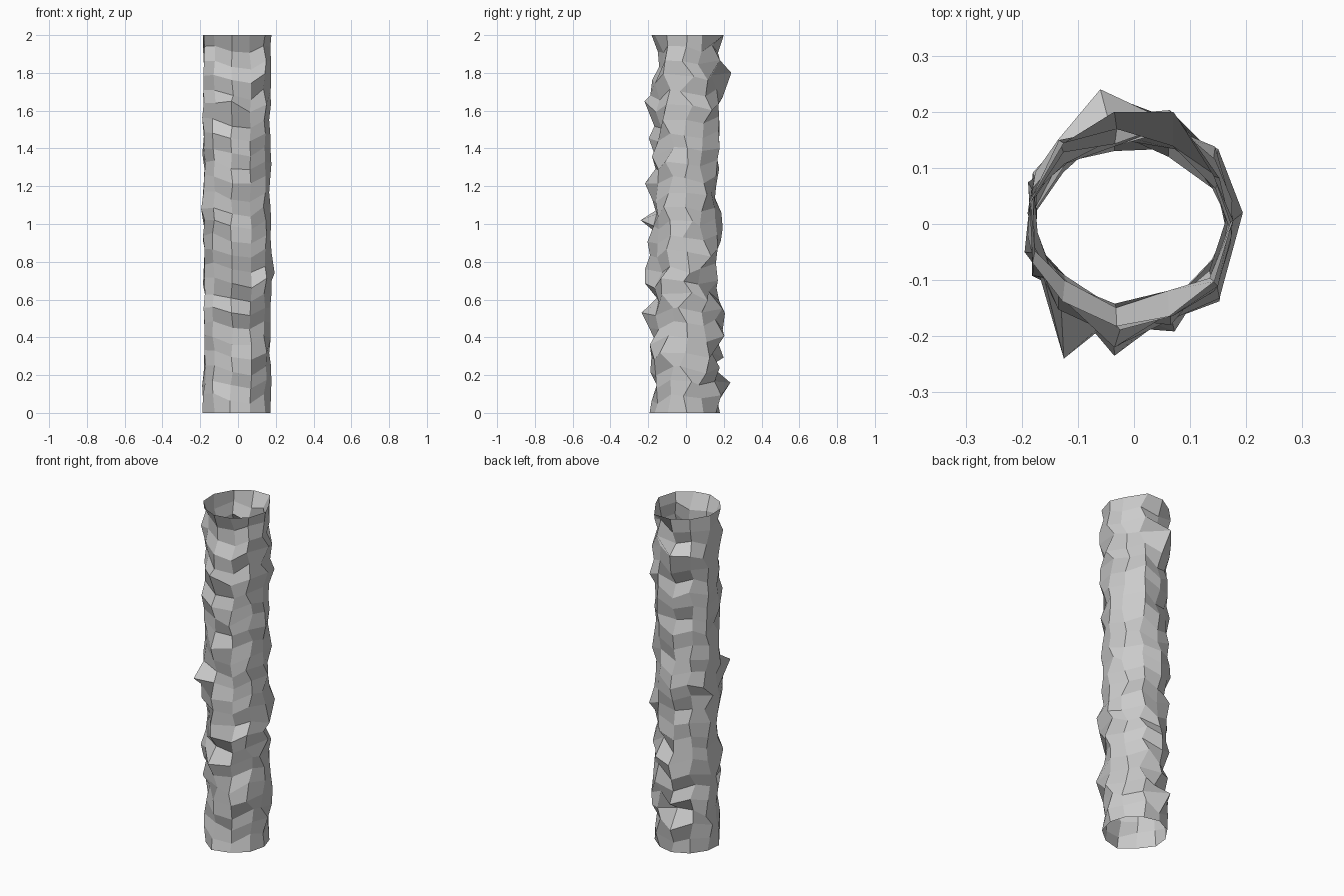
import bpy, bmesh, math, random

if "Cube" in bpy.data.objects:
    bpy.data.objects.remove(bpy.data.objects["Cube"])

random.seed(7)
SIDES, RINGS, HEIGHT, RADIUS = 11, 26, 2.0, 0.18
STEP = HEIGHT / RINGS

# Columns rise and fall a little, giving the zigzag courses
stagger = [0.01, -0.01, 0.02, -0.02, 0.015, -0.01, 0.02, 0.02, -0.012, -0.028, 0.018]

# Distinct points: jutting spikes, the rear hollow, uneven rim; (ring, column) -> (x, y, z)
spikes = {
    (23, 3): (-0.06, 0.24, 1.80),
    (2, 3): (-0.06, 0.235, 0.16),
    (13, 7): (-0.125, -0.24, 1.02),
    (7, 8): (-0.035, -0.235, 0.53),
    (21, 8): (-0.035, -0.22, 1.65),
    (10, 0): (0.194, 0.02, 0.74),
    (14, 6): (-0.195, -0.05, 1.08),
    (3, 4): (-0.125, 0.11, 0.25),
    (3, 3): (-0.035, 0.13, 0.25),
    (26, 2): (0.07, 0.20, 2.0),
    (26, 3): (-0.035, 0.20, 2.0),
}


def noise(spread, limit):
    return max(-limit, min(limit, random.gauss(0, spread)))


def point(ring, col):
    if (ring, col) in spikes:
        return spikes[ring, col]
    a = col * math.tau / SIDES
    end = ring in (0, RINGS)
    x = RADIUS * math.cos(a) - 0.008 + noise(0.005, 0.009)
    y = 0.177 * math.sin(a) + noise(0.010 if end else 0.021, 0.042)
    z = ring * STEP + (0 if end else stagger[col] + noise(0.006, 0.012))
    return max(-0.195, x), y, z


# Rough open tube
bm = bmesh.new()
grid = [[bm.verts.new(point(r, c)) for c in range(SIDES)] for r in range(RINGS + 1)]
for r in range(RINGS):
    for c in range(SIDES):
        n = (c + 1) % SIDES
        bm.faces.new((grid[r][c], grid[r][n], grid[r + 1][n], grid[r + 1][c]))
mesh = bpy.data.meshes.new("rough_tube")
bm.to_mesh(mesh)
bm.free()
tube = bpy.data.objects.new("rough_tube", mesh)
bpy.context.collection.objects.link(tube)
